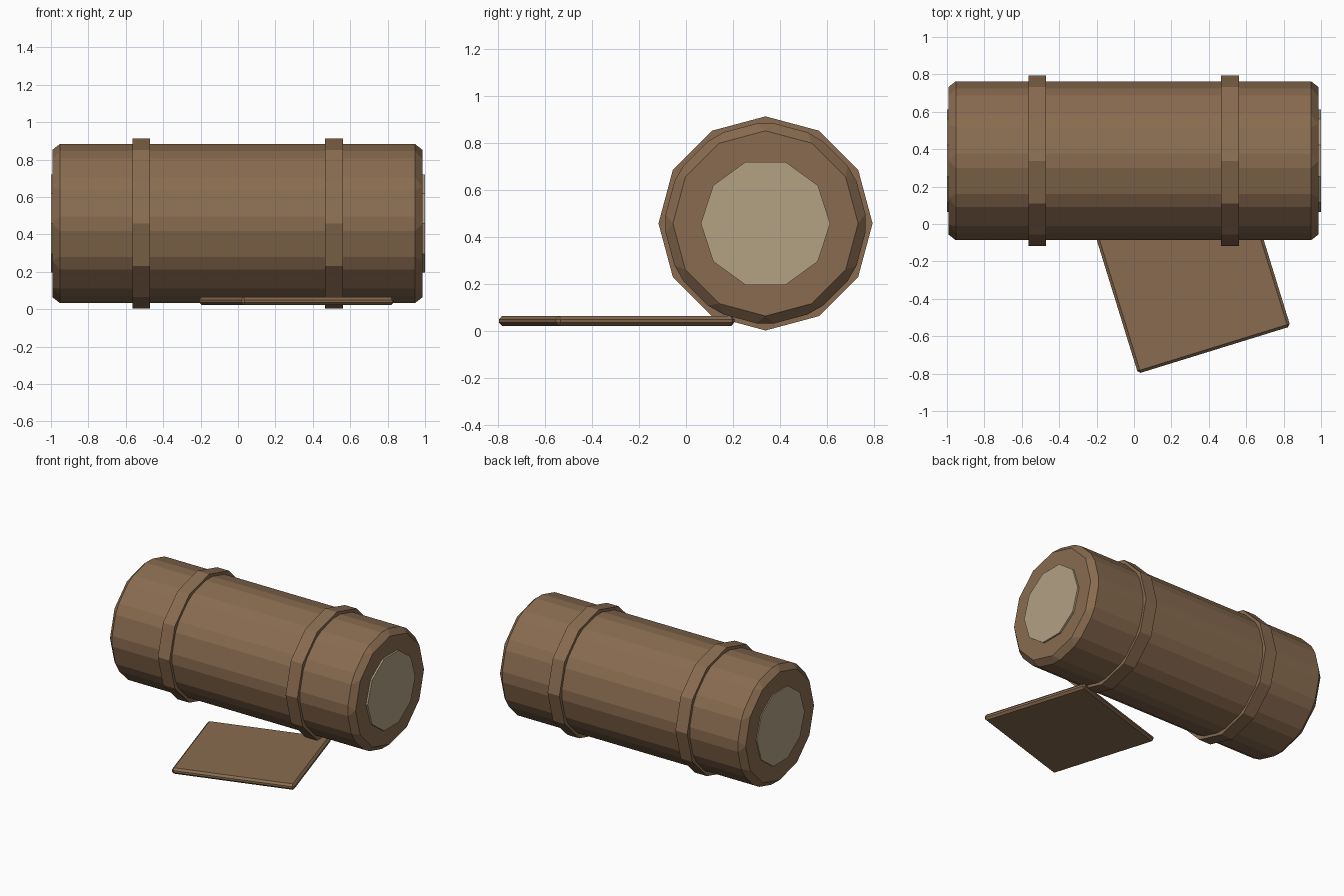
import bpy, math

if "Cube" in bpy.data.objects:
    bpy.data.objects.remove(bpy.data.objects["Cube"])

def material(name, rgb):
    m = bpy.data.materials.new(name)
    m.diffuse_color = (*rgb, 1)
    m.use_nodes = True
    m.node_tree.nodes["Principled BSDF"].inputs["Base Color"].default_value = m.diffuse_color
    return m

bark = material("brown_wood", (0.25, 0.148, 0.08))
pale = material("pale_cut_wood", (0.45, 0.36, 0.23))

AXIS_Y, AXIS_Z = 0.338, 0.458

def finish(ob, name, mat, bevel=0):
    ob.name = name
    ob.data.materials.append(mat)
    if bevel:
        b = ob.modifiers.new("chamfer", 'BEVEL')
        b.width, b.segments, b.limit_method = bevel, 1, 'NONE'
    return ob

def barrel(name, x, length, radius, sides, mat, bevel=0):
    """Faceted cylinder lying along x, with a corner pointing to +y."""
    bpy.ops.mesh.primitive_cylinder_add(
        vertices=sides, radius=radius, depth=length,
        location=(x, AXIS_Y, AXIS_Z), rotation=(0, math.pi / 2, 0))
    return finish(bpy.context.object, name, mat, bevel)

# Chamfered twelve-sided log
barrel("log", -0.003, 1.98, 0.435, 12, bark, 0.04)

# Raised bands and pale end discs
for side, sx in (("left", -1), ("right", 1)):
    barrel(side + "_band", sx * 0.515 - 0.002, 0.095, 0.455, 12, bark)
    barrel(side + "_end_disc", sx * 0.985, 0.03, 0.275, 10, pale)

# Flat board lying turned on the ground
bpy.ops.mesh.primitive_cube_add(size=1, location=(0.312, -0.295, 0.0435),
                                rotation=(0, 0, 0.3))
board = bpy.context.object
board.scale = (0.853, 0.793, 0.043)
bpy.ops.object.transform_apply(location=False, rotation=False, scale=True)
finish(board, "ground_board", bark, 0.0145)
